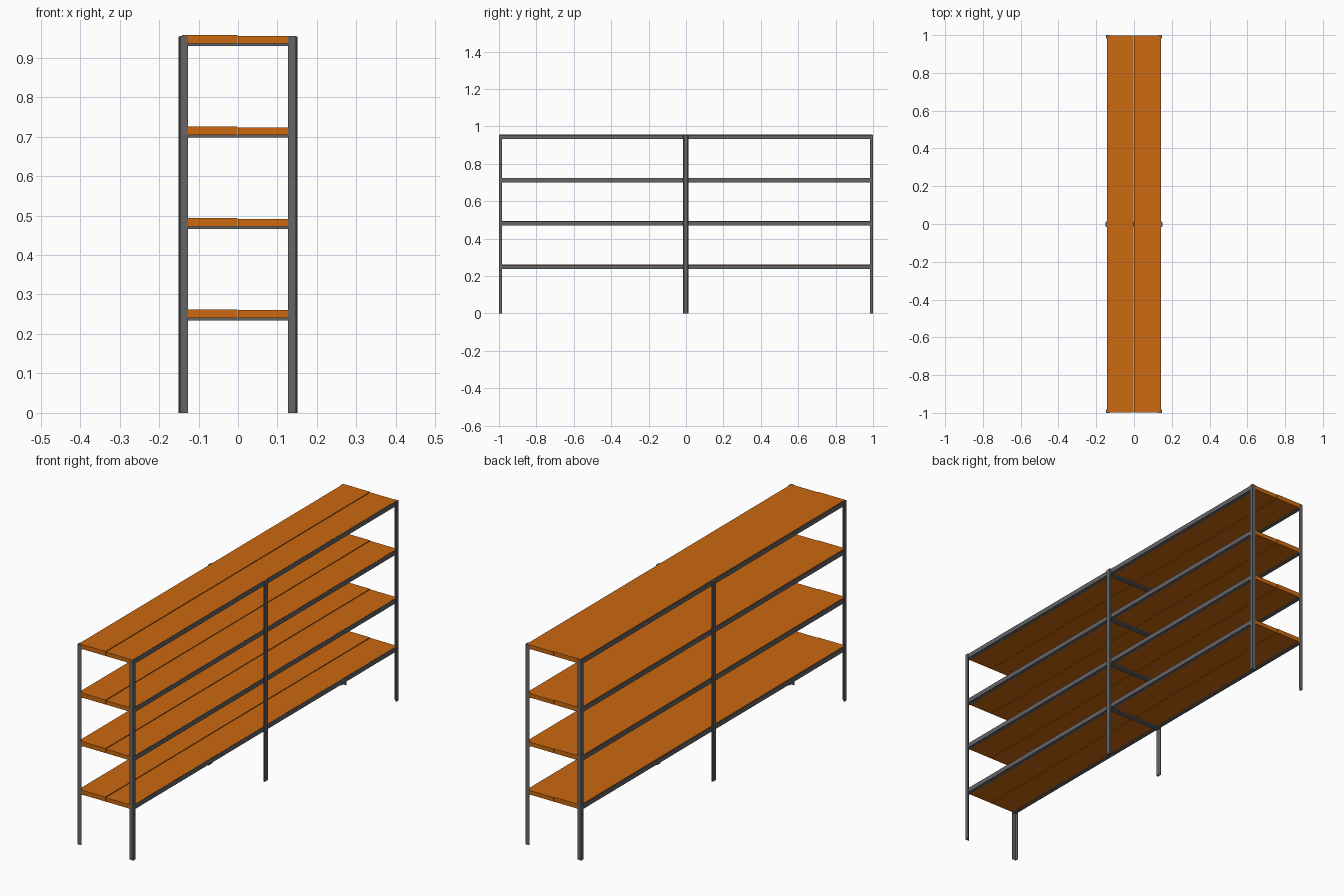
import bpy, bmesh

if "Cube" in bpy.data.objects:
    bpy.data.objects.remove(bpy.data.objects["Cube"])


def material(name, color):
    m = bpy.data.materials.new(name)
    m.diffuse_color = color
    m.use_nodes = True
    m.node_tree.nodes["Principled BSDF"].inputs["Base Color"].default_value = m.diffuse_color
    return m


steel = material("dark_steel", (0.13, 0.13, 0.135, 1))
wood = material("orange_wood", (0.60, 0.14, 0.005, 1))


def extrude(name, points, axis, start, end, mat):
    """Extrude a closed profile: (x, y) along z, or (x, z) along y."""
    bm = bmesh.new()
    if axis == "z":
        ends = [[bm.verts.new((a, b, t)) for a, b in points] for t in (start, end)]
    else:
        ends = [[bm.verts.new((a, t, b)) for a, b in points] for t in (start, end)]
    n = len(points)
    bm.faces.new(ends[0])
    bm.faces.new(ends[1])
    for i in range(n):
        j = (i + 1) % n
        bm.faces.new((ends[0][i], ends[0][j], ends[1][j], ends[1][i]))
    bmesh.ops.recalc_face_normals(bm, faces=bm.faces)
    mesh = bpy.data.meshes.new(name)
    bm.to_mesh(mesh)
    bm.free()
    obj = bpy.data.objects.new(name, mesh)
    mesh.materials.append(mat)
    bpy.context.collection.objects.link(obj)
    return obj


def rect(x0, x1, z0, z1):
    return [(x0, z0), (x1, z0), (x1, z1), (x0, z1)]


T = 0.003                # metal thickness
TOP = 0.955
SHELVES = [0.241 + 0.2315 * i for i in range(4)]   # underside of the boards

for sx, side in ((-1, "left"), (1, "right")):
    # corner posts: angle iron, open towards the middle
    for sy, end in ((-1, "front"), (1, "back")):
        x, y, w, d = 0.147, 1.0, 0.020, 0.017
        angle = [(x, y), (x - w, y), (x - w, y - T), (x - T, y - T),
                 (x - T, y - d), (x, y - d)]
        extrude(f"{end}_{side}_post", [(sx * a, sy * b) for a, b in angle],
                "z", 0, TOP, steel)

    # middle post: strip with chamfered outer corners
    strip = [(0.144, -0.015), (0.148, -0.015), (0.151, -0.011),
             (0.151, 0.009), (0.148, 0.013), (0.144, 0.013)]
    extrude(f"middle_{side}_post", [(sx * a, b) for a, b in strip],
            "z", 0, TOP - 0.001, steel)

    # shelf rails: angle iron carrying the boards
    for i, z in enumerate(SHELVES):
        rail = [(0.144, z - T), (0.144, z + 0.0185), (0.1415, z + 0.0185),
                (0.1415, z), (0.126, z), (0.126, z - T)]
        extrude(f"{side}_rail_{i + 1}", [(sx * a, b) for a, b in rail],
                "y", -0.997, 0.997, steel)

for i, z in enumerate(SHELVES):
    # two boards per shelf, the left one slightly thicker
    extrude(f"left_board_{i + 1}", rect(-0.1415, -0.0015, z, z + 0.0215),
            "y", -0.997, 0.997, wood)
    extrude(f"right_board_{i + 1}", rect(0.0005, 0.1415, z, z + 0.0192),
            "y", -0.997, 0.997, wood)
    # crossbar under the boards between the middle posts
    extrude(f"crossbar_{i + 1}", rect(-0.144, 0.144, z - 0.0065, z - 0.0002),
            "y", -0.013, 0.011, steel)
